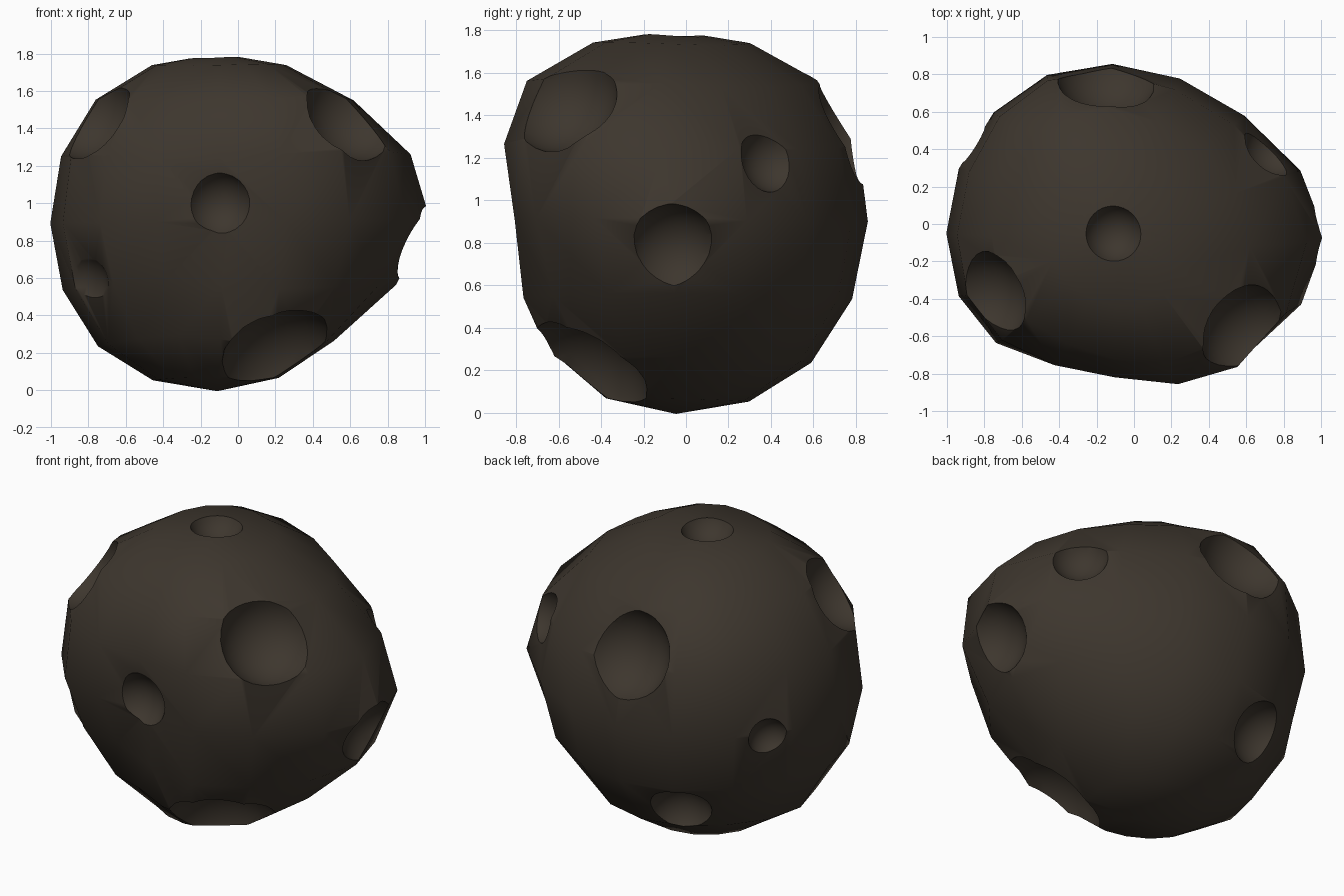
import bpy, bmesh
from math import sqrt, exp, radians
from mathutils import Vector

cube = bpy.data.objects.get("Cube")
if cube:
    bpy.data.objects.remove(cube, do_unlink=True)

CENTRE = Vector((-0.11, -0.05, 0.89))
RADIUS = 0.89

# Soft pulls and pushes that make the rock uneven: centre, offset, reach
BULGES = [
    ((0.78, -0.05, 0.97), (0.25, 0, 0.02), 0.43),         # side nose
    ((0.50, -0.05, 0.26), (-0.06, 0, 0), 0.25),           # hollow under the nose
    ((-0.10, -0.94, 0.85), (0, 0.17, 0), 0.40),           # flattened front
    ((-0.45, -0.75, 0.42), (0.05, 0.11, 0.05), 0.25),     # flattened lower front
    ((0.20, -0.72, 0.38), (0, -0.06, -0.02), 0.20),       # lower front swelling
    ((0.42, -0.60, 1.45), (0.02, -0.19, 0.05), 0.40),     # upper front swelling
    ((-0.43, 0.63, 1.37), (-0.04, 0.065, 0.07), 0.35),    # upper back swelling
    ((-0.75, -0.35, 1.45), (-0.03, -0.03, 0.04), 0.30),   # upper side swelling
    ((-0.10, 0.60, 0.30), (0, 0.01, -0.025), 0.35),       # lower back swelling
    ((-0.74, -0.05, 0.26), (-0.01, 0, -0.025), 0.30),     # lower side swelling
    ((-0.11, -0.05, 1.78), (0, 0, 0.01), 0.50),           # raised top
]

# Craters: rim centre, rim radius
CRATERS = [
    ((-0.105, -0.79, 0.98), 0.16),
    ((0.55, -0.54, 1.435), 0.25),
    ((-0.735, -0.36, 1.42), 0.23),
    ((-0.81, -0.50, 0.585), 0.175),
    ((0.20, -0.46, 0.22), 0.32),
    ((0.925, -0.06, 0.765), 0.205),
    ((0.685, 0.385, 1.18), 0.15),
    ((-0.135, 0.735, 1.30), 0.255),
    ((-0.84, 0.415, 0.875), 0.108),
    ((-0.38, 0.585, 0.395), 0.17),
    ((-0.11, -0.05, 1.76), 0.14),
]


def material(name, colour):
    mat = bpy.data.materials.new(name)
    mat.use_nodes = True
    mat.diffuse_color = colour
    mat.node_tree.nodes["Principled BSDF"].inputs["Base Color"].default_value = colour
    return mat


def sphere(name, centre, radius, segments, rings):
    bm = bmesh.new()
    bmesh.ops.create_uvsphere(bm, u_segments=segments, v_segments=rings, radius=radius)
    bmesh.ops.translate(bm, verts=bm.verts, vec=centre)
    mesh = bpy.data.meshes.new(name)
    bm.to_mesh(mesh)
    bm.free()
    obj = bpy.data.objects.new(name, mesh)
    bpy.context.collection.objects.link(obj)
    return obj


# Rock body, shaped by the bulges
rock = sphere("asteroid_rock", CENTRE, RADIUS, 16, 8)
rock.data.materials.append(material("dark brown rock", (0.047, 0.037, 0.027, 1)))
bm = bmesh.new()
bm.from_mesh(rock.data)
for v in bm.verts:
    start = v.co.copy()
    for middle, offset, reach in BULGES:
        gap = (start - Vector(middle)).length
        v.co += Vector(offset) * exp(-gap * gap / (2 * reach * reach))
bmesh.ops.triangulate(bm, faces=bm.faces)
bm.to_mesh(rock.data)
bm.free()

bpy.ops.object.select_all(action='DESELECT')
rock.select_set(True)
bpy.context.view_layer.objects.active = rock

# Round bowls cut into the surface
for rim, size in CRATERS:
    rim = Vector(rim)
    outward = (rim - CENTRE).normalized()
    ball = size * 1.15
    cutter = sphere("crater_cutter", rim + outward * sqrt(ball * ball - size * size), ball, 32, 16)
    cutter.data.materials.append(rock.data.materials[0])
    cutter.hide_render = True
    cut = rock.modifiers.new("crater", 'BOOLEAN')
    cut.operation = 'DIFFERENCE'
    cut.solver = 'EXACT'
    cut.object = cutter
    bpy.ops.object.modifier_apply(modifier=cut.name)
    bpy.data.objects.remove(cutter, do_unlink=True)

# Smooth stone with crisp crater rims
bpy.ops.object.shade_smooth_by_angle(angle=radians(46))
